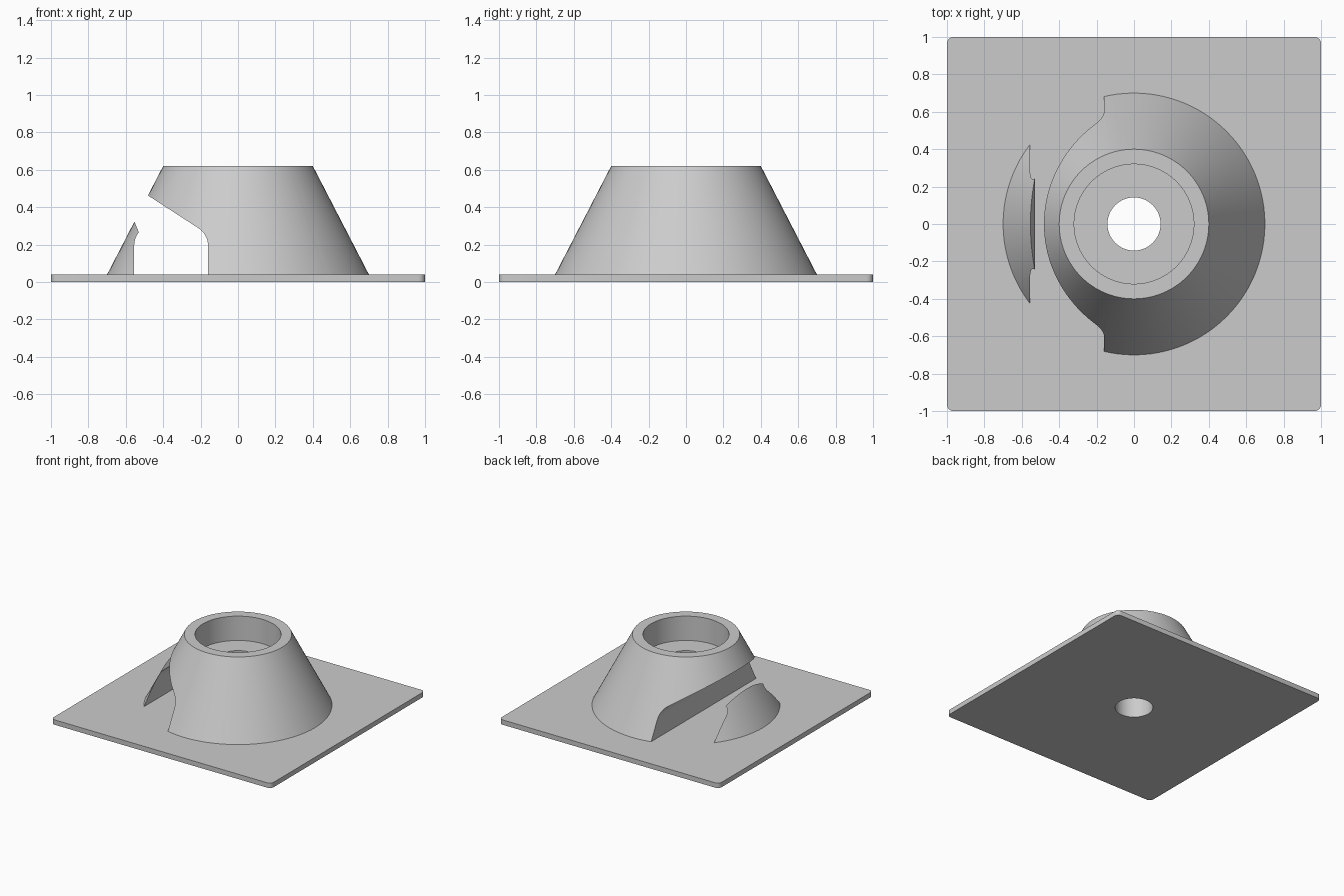
import bpy, bmesh, math
from mathutils import Vector

if "Cube" in bpy.data.objects:
    bpy.data.objects.remove(bpy.data.objects["Cube"])

PLATE_TOP = 0.04
grey = bpy.data.materials.new("light_grey")
grey.use_nodes = True
grey.diffuse_color = (0.6, 0.6, 0.6, 1)
grey.node_tree.nodes["Principled BSDF"].inputs["Base Color"].default_value = (0.6, 0.6, 0.6, 1)


def finish(name, bm):
    bmesh.ops.recalc_face_normals(bm, faces=bm.faces)
    mesh = bpy.data.meshes.new(name)
    bm.to_mesh(mesh)
    bm.free()
    mesh.materials.append(grey)
    obj = bpy.data.objects.new(name, mesh)
    bpy.context.collection.objects.link(obj)
    return obj


def frustum(name, r_low, r_high, low, high, sides=96):
    bm = bmesh.new()
    bmesh.ops.create_cone(bm, cap_ends=True, segments=sides,
                          radius1=r_low, radius2=r_high, depth=high - low)
    bmesh.ops.translate(bm, verts=bm.verts, vec=(0, 0, (low + high) / 2))
    return finish(name, bm)


def extrude(name, points, offset):
    bm = bmesh.new()
    face = bm.faces.new([bm.verts.new(p) for p in points])
    ext = bmesh.ops.extrude_face_region(bm, geom=[face])["geom"]
    bmesh.ops.translate(bm, vec=offset,
                        verts=[v for v in ext if isinstance(v, bmesh.types.BMVert)])
    return finish(name, bm)


def combine(target, tool, operation):
    tool.hide_render = True
    mod = target.modifiers.new(tool.name, 'BOOLEAN')
    mod.object, mod.operation, mod.solver = tool, operation, 'EXACT'
    bpy.ops.object.select_all(action='DESELECT')
    bpy.context.view_layer.objects.active = target
    target.select_set(True)
    bpy.ops.object.modifier_apply(modifier=mod.name)
    bpy.data.objects.remove(tool)


def fillet(a, corner, b, steps=10):
    a, corner, b = Vector(a), Vector(corner), Vector(b)
    ts = [i / steps for i in range(steps + 1)]
    return [a * (1 - t) ** 2 + corner * 2 * t * (1 - t) + b * t * t for t in ts]


# Conical housing, sunk slightly into the plate
slope = 0.3 / 0.58
base = frustum("conical_base", 0.7 + slope * 0.02, 0.4, PLATE_TOP - 0.02, 0.62)

# Bent side slot running front to back
outline = [Vector((-0.555, 0))]
outline += fillet((-0.555, 0.19), (-0.555, 0.235), (-0.53, 0.265))
outline += [Vector((-0.58, 0.385)), Vector((-0.755, 0.64))]
outline += fillet((-0.215, 0.29), (-0.16, 0.254), (-0.16, 0.19))
outline += [Vector((-0.16, 0))]
slot = extrude("slot_cutter", [(p.x, -1, p.y) for p in outline], (0, 2, 0))
combine(base, slot, 'DIFFERENCE')

# Square mounting plate with rounded corners
r = 0.035
corners = []
for quarter, (sx, sy) in enumerate([(1, 1), (-1, 1), (-1, -1), (1, -1)]):
    for i in range(7):
        a = math.radians(90 * quarter + 15 * i)
        corners.append((sx * (1 - r) + r * math.cos(a), sy * (1 - r) + r * math.sin(a), 0))
plate = extrude("mounting_plate", corners, (0, 0, PLATE_TOP))
combine(base, plate, 'UNION')

# Counterbore and through hole
combine(base, frustum("bore_cutter", 0.32, 0.32, 0.42, 0.8), 'DIFFERENCE')
combine(base, frustum("hole_cutter", 0.142, 0.142, -0.2, 0.6, 64), 'DIFFERENCE')

bpy.ops.object.shade_smooth_by_angle(angle=math.radians(30))
